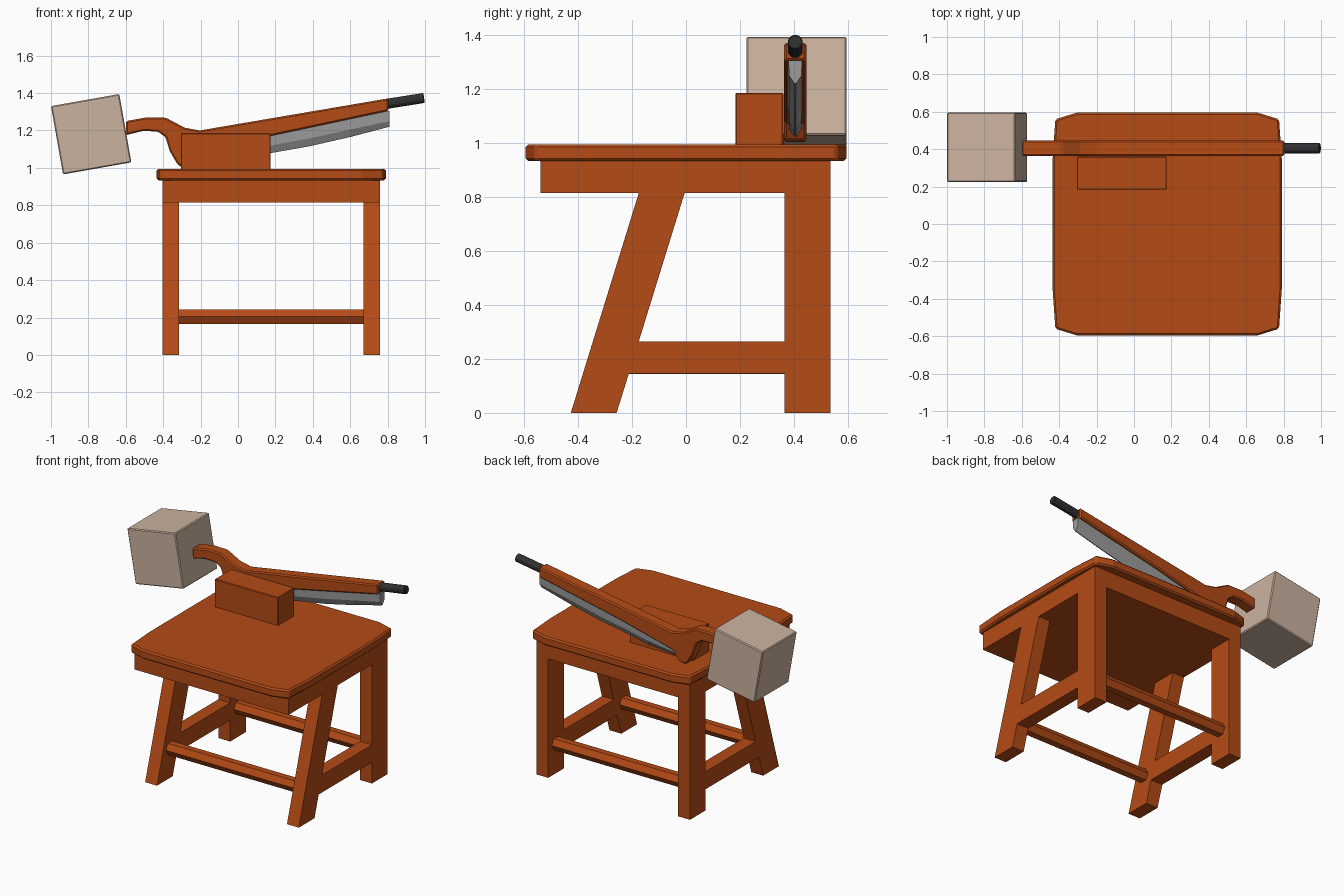
import bpy, bmesh
from math import radians, pi, cos, sin
from mathutils import Vector

if "Cube" in bpy.data.objects:
    bpy.data.objects.remove(bpy.data.objects["Cube"])


def material(name, rgb):
    m = bpy.data.materials.new(name)
    m.diffuse_color = (*rgb, 1)
    m.use_nodes = True
    m.node_tree.nodes["Principled BSDF"].inputs["Base Color"].default_value = m.diffuse_color
    return m


WOOD = material("stained_wood", (0.46, 0.07, 0.008))
PALE = material("pale_weight", (0.60, 0.45, 0.35))
STEEL = material("steel", (0.33, 0.33, 0.33))
DARK = material("dark_grip", (0.03, 0.03, 0.03))


def finish(name, bm, mat, bevel=0.0, loc=(0, 0, 0), mirror=False):
    bmesh.ops.recalc_face_normals(bm, faces=bm.faces)
    me = bpy.data.meshes.new(name)
    bm.to_mesh(me)
    bm.free()
    ob = bpy.data.objects.new(name, me)
    bpy.context.collection.objects.link(ob)
    ob.location = loc
    me.materials.append(mat)
    if mirror:
        mod = ob.modifiers.new("mirror", 'MIRROR')
        mod.merge_threshold = 0.001
    if bevel:
        mod = ob.modifiers.new("bevel", 'BEVEL')
        mod.width = bevel
        mod.segments = 1
        mod.limit_method = 'ANGLE'
        mod.angle_limit = radians(25)
    return ob


def extrude(bm, faces, vec):
    r = bmesh.ops.extrude_face_region(bm, geom=faces)["geom"]
    vs = [g for g in r if isinstance(g, bmesh.types.BMVert)]
    bmesh.ops.translate(bm, verts=vs, vec=vec)
    return [g for g in r if isinstance(g, bmesh.types.BMFace)]


def prism(name, pts, vec, mat, bevel, loc=(0, 0, 0)):
    bm = bmesh.new()
    f = bm.faces.new([bm.verts.new(p) for p in pts])
    extrude(bm, [f], vec)
    return finish(name, bm, mat, bevel, loc)


def box(name, size, loc, mat, bevel, tilt=0):
    bm = bmesh.new()
    bmesh.ops.create_cube(bm, size=1)
    bmesh.ops.scale(bm, vec=size, verts=bm.verts)
    ob = finish(name, bm, mat, bevel, loc)
    ob.rotation_euler = (0, tilt, 0)
    return ob


def rod(name, a, b, radius, sides, mat, bevel=0.0, spin=0.0):
    # bar in the xz plane from a to b
    a, b = Vector(a), Vector(b)
    d = b - a
    u = Vector((0, 1, 0))
    w = d.normalized().cross(u)
    ang = [2 * pi * i / sides + spin for i in range(sides)]
    return prism(name, [a + radius * (cos(t) * u + sin(t) * w) for t in ang], d, mat, bevel)


CX, YA = 0.1775, 0.405     # bench middle in x, arm middle in y

# bench body: side frame with legs, rail and apron, mirrored across the middle
V = {"a0": (-.54, .935), "a1": (.535, .935), "a2": (.535, .815), "a3": (.365, .815),
     "a4": (-.005, .815), "a5": (-.175, .815), "a6": (-.54, .815),
     "r0": (-.175, .265), "r1": (-.212, .145), "r2": (.365, .145), "r3": (.365, .265),
     "f0": (-.257, 0), "f1": (-.427, 0), "b0": (.535, 0), "b1": (.365, 0)}
bm = bmesh.new()
vs = {k: bm.verts.new((0.5825, y, z)) for k, (y, z) in V.items()}
faces = [bm.faces.new([vs[k] for k in names.split()]) for names in (
    "a0 a1 a2 a3 a4 a5 a6",
    "a5 a4 r0 r1 f0 f1",
    "r0 r3 r2 r1",
    "a3 a2 b0 b1 r2 r3")]
inner = extrude(bm, faces, (-0.09, 0, 0))
apron = max(inner, key=lambda f: f.calc_center_median().z)
middle = extrude(bm, [apron], (-0.4925, 0, 0))
bmesh.ops.recalc_face_normals(bm, faces=bm.faces)
bmesh.ops.delete(bm, geom=middle, context='FACES')
finish("bench_frame", bm, WOOD, 0.008, (CX, 0, 0), mirror=True)

# bench top with clipped corners
corner = [(.6125, .35), (.598, .56), (.485, .595)]
outline = corner + [(-x, y) for x, y in corner[::-1]]
outline += [(-x, -y) for x, y in outline]
prism("bench_top", [(x, y, .933) for x, y in outline], (0, 0, .062), WOOD, 0.01, (CX, 0, 0))

# stretchers between the side frames
for name, y in (("front_stretcher", -.285), ("back_stretcher", .45)):
    rod(name, (-.33, y, .205), (.685, y, .205), .045, 6, WOOD)

# guide block beside the arm
box("guide_block", (.48, .177, .20), (-.065, .272, 1.086), WOOD, 0.004)

# arm with hooked tail
arm = [(.805, 1.372), (-.205, 1.20), (-.285, 1.215), (-.385, 1.268), (-.49, 1.27),
       (-.60, 1.25), (-.60, 1.175), (-.51, 1.197), (-.43, 1.195), (-.388, 1.165),
       (-.365, 1.09), (-.325, 1.02), (-.30, 1.003), (-.25, 1.012), (-.21, 1.075),
       (.18, 1.172), (.50, 1.24), (.805, 1.305)]
prism("arm", [(x, YA - .041, z) for x, z in arm], (0, .082, 0), WOOD, 0.008)

# curved wedge blade under the arm: stations of x, top z, edge z
bm = bmesh.new()
rings = []
for x, top, edge in ((-.24, 1.10, 1.025), (.0, 1.15, 1.045), (.18, 1.195, 1.08),
                     (.38, 1.235, 1.115), (.60, 1.28, 1.165), (.81, 1.305, 1.22)):
    mid = edge + .35 * (top - edge)
    rings.append([bm.verts.new((x, YA + dy, z)) for dy, z in (
        (-.025, top), (-.023, mid), (-.003, edge), (.003, edge), (.023, mid), (.025, top))])
for p, q in zip(rings, rings[1:]):
    for i in range(6):
        j = (i + 1) % 6
        bm.faces.new((p[i], p[j], q[j], q[i]))
bm.faces.new(rings[0])
bm.faces.new(rings[-1])
finish("blade", bm, STEEL)

# grip at the end of the arm
rod("grip", (.78, YA, 1.34), (.995, YA, 1.374), .029, 8, DARK, 0.004, pi / 8)

# tilted counterweight
box("counterweight", (.371, .371, .371), (-.785, .41, 1.18), PALE, 0.006, radians(-10))
